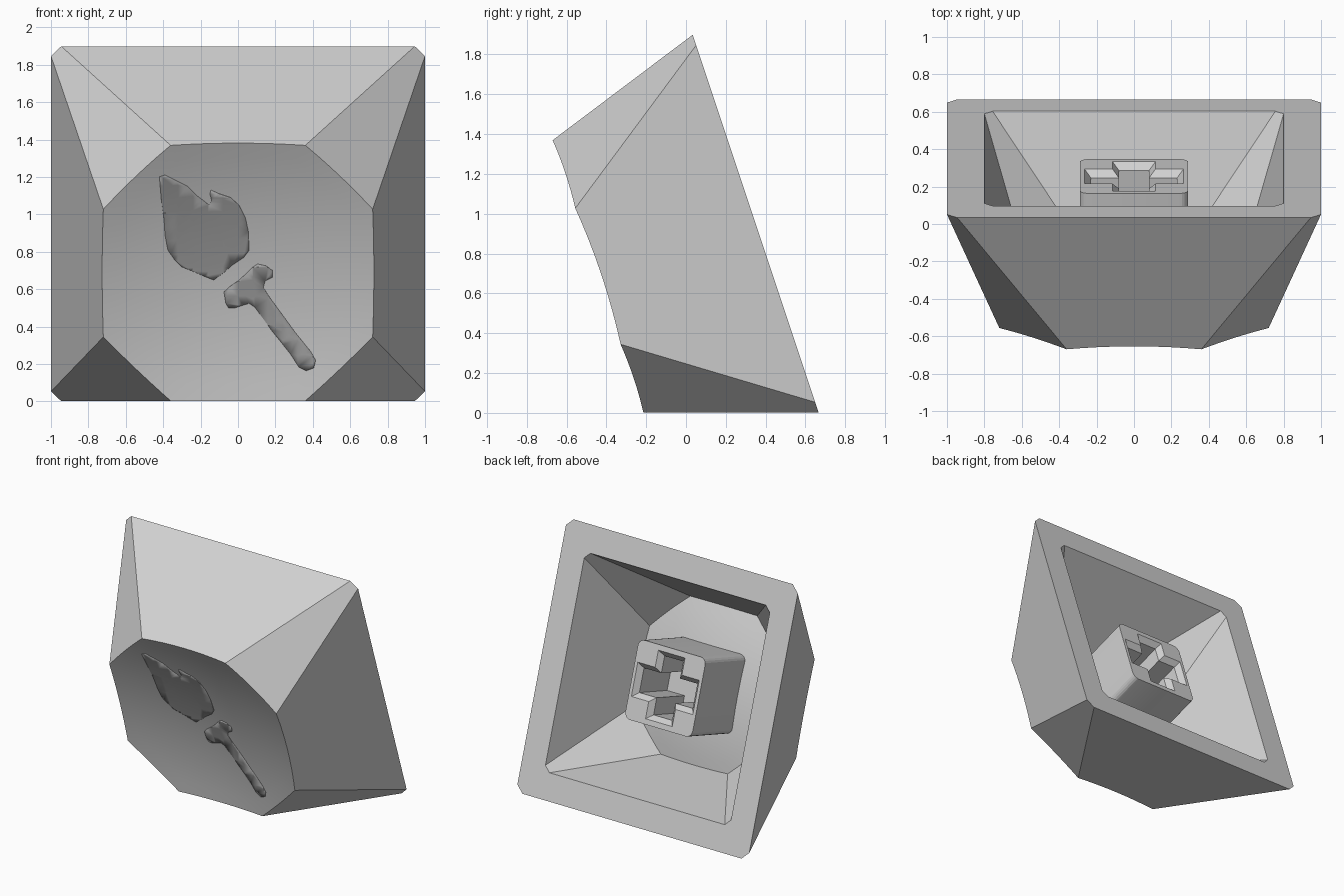
import bpy, bmesh, math
from mathutils import Vector, Matrix

if "Cube" in bpy.data.objects:
    bpy.data.objects.remove(bpy.data.objects["Cube"])

# Local frame: u = width, v = up along the open base, w = from the base towards the dished face
TILT = math.asin(0.3162)
S, C = math.sin(TILT), math.cos(TILT)
FRAME = Matrix(((1, 0, 0, 0), (0, -S, -C, 0.35), (0, C, -S, 0.95), (0, 0, 0, 1)))

HEIGHT = 0.835      # height of the dish corners above the base
R = 3.2             # dish radius
INNER = 0.8         # cavity scale
N = 8               # segments along each dish edge


def material(name, value):
    m = bpy.data.materials.new(name)
    m.diffuse_color = (value, value, value, 1)
    m.use_nodes = True
    m.node_tree.nodes["Principled BSDF"].inputs["Base Color"].default_value = m.diffuse_color
    return m


GREY = material("light_grey", 0.64)
DARK = material("dark_grey", 0.36)


def finish(name, bm, mat):
    me = bpy.data.meshes.new(name)
    bm.to_mesh(me)
    bm.free()
    me.transform(FRAME)
    me.materials.append(mat)
    ob = bpy.data.objects.new(name, me)
    bpy.context.collection.objects.link(ob)
    bpy.ops.object.select_all(action='DESELECT')
    ob.select_set(True)
    bpy.context.view_layer.objects.active = ob
    bpy.ops.object.shade_smooth_by_angle(angle=math.radians(15))
    return ob


def octagon(a, b):
    """Square of half size b with cut corners, flat half length a."""
    return [(a, b), (-a, b), (-b, a), (-b, -a), (-a, -b), (a, -b), (b, -a), (b, a)]


def dish(u, v):
    return HEIGHT - (0.36 ** 2 + 0.72 ** 2 - u * u - v * v) / (2 * R)


def loft(bm, lower, upper):
    n = len(lower)
    for i in range(n):
        j = (i + 1) % n
        bm.faces.new((lower[i], lower[j], upper[j], upper[i]))


def tapered_skin(bm, scale):
    """Eight sloped walls and a spherical dish; returns the base loop."""
    base = [Vector((u, v, 0)) for u, v in octagon(0.945, 1.0)]
    top = [Vector((u, v, HEIGHT)) for u, v in octagon(0.36, 0.72)]
    rim = []
    for k in range(8):
        for i in range(N):
            t = i / N
            p = top[k].lerp(top[(k + 1) % 8], t)
            b = base[k].lerp(base[(k + 1) % 8], t)
            f = 0.0
            for _ in range(12):      # slide down the wall until it meets the dish
                q = p.lerp(b, f)
                f = 1 - dish(q.x, q.y) / HEIGHT
            rim.append(p.lerp(b, f))
    new = lambda p: bm.verts.new(p * scale)
    base_v = [new(p) for p in base]
    rim_v = [new(p) for p in rim]
    n = len(rim_v)
    for k in range(8):
        edge = [rim_v[(k * N + i) % n] for i in range(N + 1)]
        bm.faces.new([base_v[k], base_v[(k + 1) % 8]] + edge[::-1])
    ring = rim_v
    for s in (0.875, 0.75, 0.625, 0.5, 0.375, 0.25, 0.125):
        nxt = [new(Vector((p.x * s, p.y * s, dish(p.x * s, p.y * s)))) for p in rim]
        loft(bm, ring, nxt)
        ring = nxt
    mid = new(Vector((0, 0, dish(0, 0))))
    for i in range(n):
        bm.faces.new((ring[i], ring[(i + 1) % n], mid))
    return base_v


# Hollow cap: outer skin, cavity skin and the flat rim between them
bm = bmesh.new()
outer = tapered_skin(bm, 1.0)
inner = tapered_skin(bm, INNER)
loft(bm, outer, inner)
bmesh.ops.recalc_face_normals(bm, faces=bm.faces)
finish("cap_shell", bm, GREY)


# Stem: rounded square post with a chamfered cross-shaped socket
def rounded_square(h, r, steps=5):
    pts = []
    for k, (sx, sy) in enumerate(((1, 1), (-1, 1), (-1, -1), (1, -1))):
        for i in range(steps + 1):
            a = math.pi / 2 * (k + i / steps)
            pts.append((sx * (h - r) + r * math.cos(a), sy * (h - r) + r * math.sin(a)))
    return pts


def cross(shrink):
    l, h, w, t = (d - shrink for d in (0.265, 0.125, 0.115, 0.25))
    return [(l, h), (w, h), (w, t), (-w, t), (-w, h), (-l, h),
            (-l, -h), (-w, -h), (-w, -t), (w, -t), (w, -h), (l, -h)]


def loop(bm, pts, w):
    return [bm.verts.new((u, v, w)) for u, v in pts]


bm = bmesh.new()
post_end = loop(bm, rounded_square(0.29, 0.05), 0.1)
post_root = loop(bm, rounded_square(0.29, 0.05), 0.64)
loft(bm, post_end, post_root)
bm.faces.new(post_root)
mouth = loop(bm, cross(0), 0.1)
throat = loop(bm, cross(0.035), 0.14)
floor = loop(bm, cross(0.035), 0.5)
loft(bm, mouth, throat)
loft(bm, throat, floor)
bm.faces.new(floor)
bmesh.ops.triangle_fill(bm, use_beauty=True, use_dissolve=False,
                        edges=[e for e in bm.edges if len(e.link_faces) == 1])
bmesh.ops.recalc_face_normals(bm, faces=bm.faces)
finish("stem", bm, GREY)


# Torch emblem: thin plates that follow the dish, outlined in front (x, z) positions
def emblem(name, outline):
    bm = bmesh.new()
    verts = []
    for x, z in outline:
        v = 0.0
        for _ in range(15):
            v = (z - 0.95 + S * dish(x, v)) / C
        verts.append(bm.verts.new((x, v, 0)))
    face = bm.faces.new(verts)
    face.normal_update()
    if face.normal.z < 0:
        face.normal_flip()
    bmesh.ops.triangulate(bm, faces=[face])
    for axis in (Vector((1, 0, 0)), Vector((0, 1, 0))):
        for i in range(-9, 10):
            bmesh.ops.bisect_plane(bm, geom=bm.verts[:] + bm.edges[:] + bm.faces[:],
                                   plane_co=axis * i * 0.08, plane_no=axis)
    for p in bm.verts:
        p.co.z = dish(p.co.x, p.co.y) + 0.004
    ob = finish(name, bm, DARK)
    mod = ob.modifiers.new("thickness", 'SOLIDIFY')
    mod.thickness = 0.008
    mod.offset = -1


emblem("emblem_flame", [
    (-.42, 1.20), (-.39, 1.21), (-.33, 1.18), (-.27, 1.15), (-.22, 1.10), (-.18, 1.07),
    (-.155, 1.05), (-.14, 1.07), (-.15, 1.11), (-.145, 1.13), (-.10, 1.11), (-.04, 1.09),
    (.005, 1.05), (.04, .98), (.055, .91), (.06, .81), (.03, .77), (-.03, .73),
    (-.075, .69), (-.13, .65), (-.18, .67), (-.25, .70), (-.30, .72), (-.34, .76),
    (-.375, .81), (-.39, .89), (-.395, .97), (-.41, 1.08)])

emblem("emblem_handle", [
    (-.075, .585), (-.05, .61), (0, .645), (.04, .68), (.075, .715), (.105, .735),
    (.15, .725), (.185, .70), (.185, .665), (.145, .645), (.135, .61), (.17, .555),
    (.225, .48), (.305, .37), (.39, .265), (.415, .22), (.405, .18), (.365, .165),
    (.325, .185), (.28, .255), (.18, .38), (.09, .505), (.06, .525), (.025, .515),
    (-.02, .50), (-.05, .50), (-.065, .525)])
